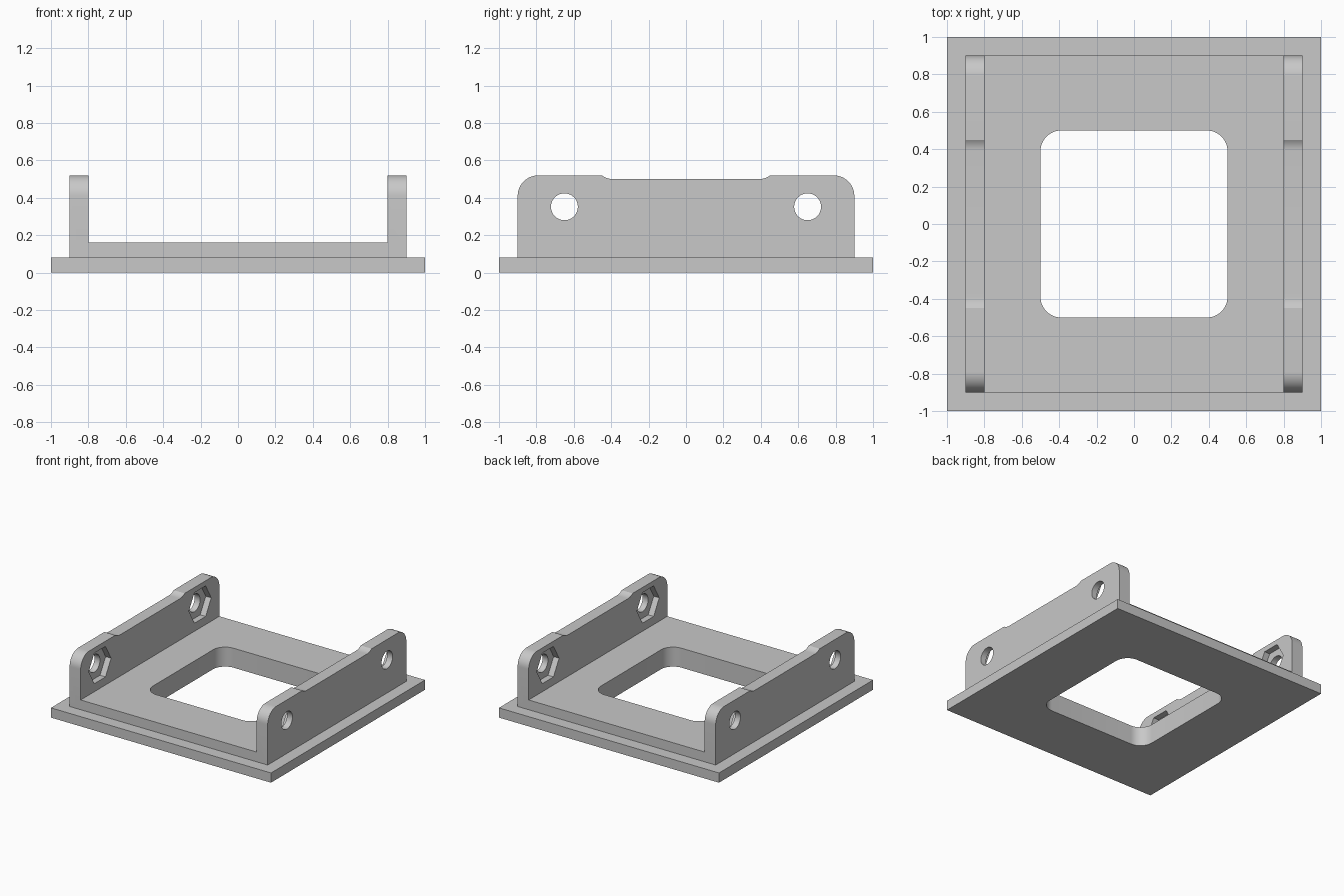
import bpy, bmesh, math
from mathutils import Vector

if "Cube" in bpy.data.objects:
    bpy.data.objects.remove(bpy.data.objects["Cube"], do_unlink=True)

grey = bpy.data.materials.new("plain grey")
grey.use_nodes = True
colour = (0.58, 0.58, 0.58, 1)
grey.diffuse_color = colour
grey.node_tree.nodes["Principled BSDF"].inputs["Base Color"].default_value = colour


def arc(cx, cy, r, start, end, steps):
    """Points on an arc, angles in degrees."""
    angles = [math.radians(start + (end - start) * i / steps) for i in range(steps + 1)]
    return [(cx + r * math.cos(a), cy + r * math.sin(a)) for a in angles]


def rectangle(w, d):
    return [(-w, -d), (w, -d), (w, d), (-w, d)]


def prism(name, outline, low, high, axis="Z"):
    """Extrude an outline along Z (outline in x, y) or X (outline in y, z)."""
    place = (lambda u, v, t: (u, v, t)) if axis == "Z" else (lambda u, v, t: (t, u, v))
    bm = bmesh.new()
    face = bm.faces.new([bm.verts.new(place(u, v, low)) for u, v in outline])
    top = bmesh.ops.extrude_face_region(bm, geom=[face])["geom"]
    shift = Vector(place(0, 0, high - low))
    bmesh.ops.translate(bm, vec=shift, verts=[g for g in top if isinstance(g, bmesh.types.BMVert)])
    bmesh.ops.recalc_face_normals(bm, faces=bm.faces)
    mesh = bpy.data.meshes.new(name)
    bm.to_mesh(mesh)
    bm.free()
    mesh.materials.append(grey)
    obj = bpy.data.objects.new(name, mesh)
    bpy.context.collection.objects.link(obj)
    return obj


def combine(target, tool, operation):
    """Apply a boolean and discard the tool."""
    mod = target.modifiers.new(operation, "BOOLEAN")
    mod.operation, mod.object, mod.solver = operation, tool, "EXACT"
    bpy.context.view_layer.objects.active = target
    bpy.ops.object.modifier_apply(modifier=mod.name)
    bpy.data.objects.remove(tool, do_unlink=True)


# Base flange with the raised deck on it
bracket = prism("mounting_bracket", rectangle(1, 1), 0, 0.08)
combine(bracket, prism("deck", rectangle(0.85, 0.9), 0.04, 0.16), "UNION")

# Side wall outline: rounded outer corner, shallow dip along the middle
half = [(0.9, 0.04)] + arc(0.79, 0.41, 0.11, 0, 90, 12)
half += arc(0.39, 0.6, 0.1, -53.13, -90, 6)
wall = half + [(-y, z) for y, z in reversed(half)]
for side, low in (("left", 0.8), ("right", -0.9)):
    combine(bracket, prism(side + "_wall", wall, low, low + 0.1, "X"), "UNION")

# Rounded square window through the deck
window = []
for i, (sx, sy) in enumerate(((1, 1), (-1, 1), (-1, -1), (1, -1))):
    window += arc(0.39 * sx, 0.39 * sy, 0.11, 90 * i, 90 * i + 90, 12)
combine(bracket, prism("window_cutter", window, -0.1, 0.3), "DIFFERENCE")

# Bolt holes, with hexagonal nut pockets on the inner faces
for sx in (-1, 1):
    for y in (-0.65, 0.65):
        hole = arc(y, 0.352, 0.072, 0, 360, 32)[:-1]
        pocket = arc(y, 0.352, 0.145, 0, 360, 6)[:-1]
        inner, outer = sorted((0.7 * sx, 1.0 * sx))
        combine(bracket, prism("hole_cutter", hole, inner, outer, "X"), "DIFFERENCE")
        inner, outer = sorted((0.7 * sx, 0.85 * sx))
        combine(bracket, prism("pocket_cutter", pocket, inner, outer, "X"), "DIFFERENCE")

# Smooth the curves, keep the edges sharp
bpy.ops.object.select_all(action="DESELECT")
bracket.select_set(True)
bpy.context.view_layer.objects.active = bracket
bpy.ops.object.shade_smooth_by_angle(angle=math.radians(25))
